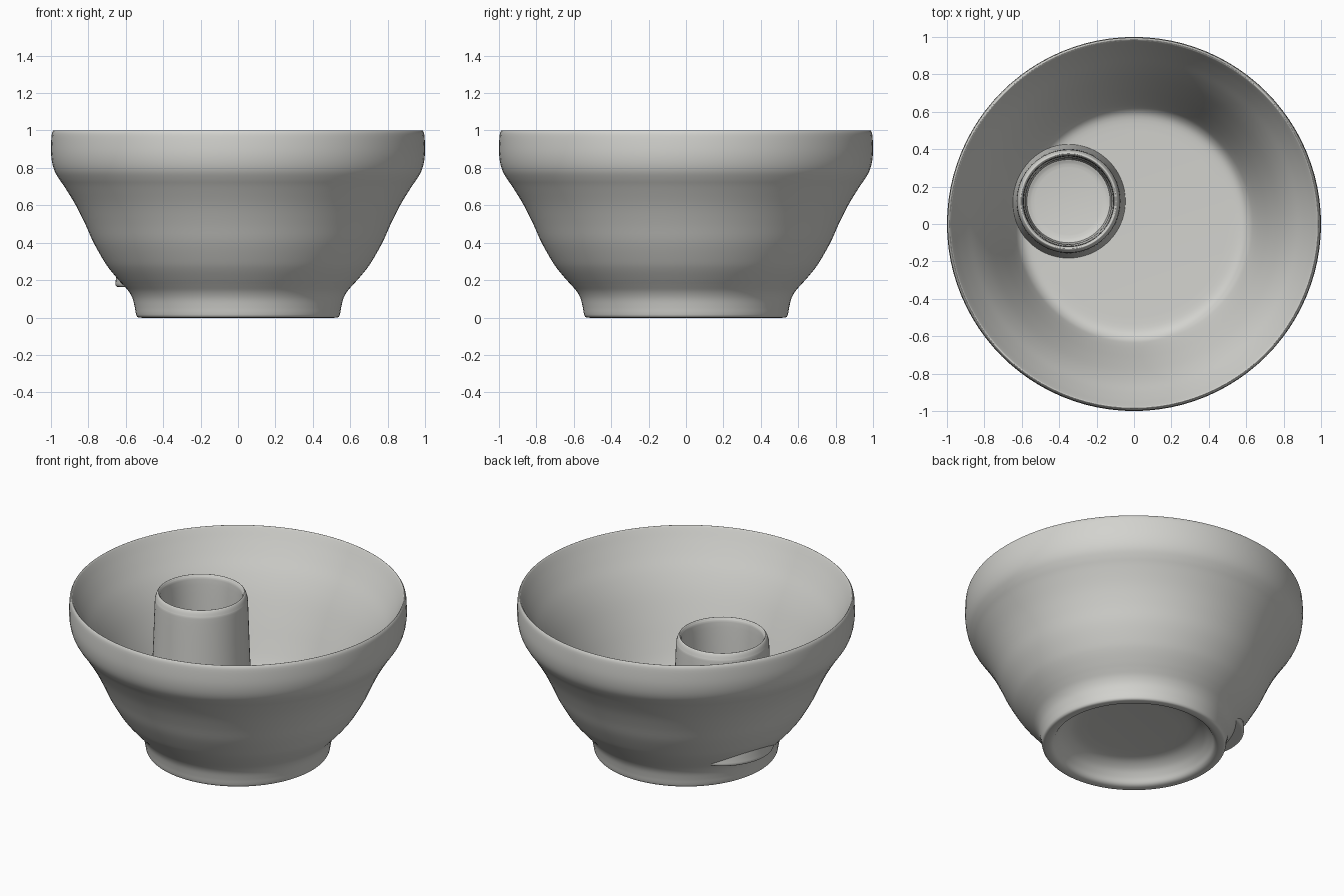
import bpy, bmesh, math

cube = bpy.data.objects.get("Cube")
if cube:
    bpy.data.objects.remove(cube, do_unlink=True)

# One glaze colour for everything
glaze = bpy.data.materials.new("pale grey glaze")
glaze.use_nodes = True
colour = (0.65, 0.65, 0.62, 1)
glaze.diffuse_color = colour
glaze.node_tree.nodes["Principled BSDF"].inputs["Base Color"].default_value = colour


def smooth_path(points, steps=4):
    """Catmull-Rom curve through the profile points."""
    ends = [points[0]] + points + [points[-1]]
    path = []
    for a, b, c, d in zip(ends, ends[1:], ends[2:], ends[3:]):
        for i in range(steps):
            t = i / steps
            path.append([0.5 * (2 * q + (r - p) * t + (2 * p - 5 * q + 4 * r - s) * t * t
                                + (3 * q - p - 3 * r + s) * t ** 3)
                         for p, q, r, s in zip(a, b, c, d)])
    return path + [points[-1]]


def lathe(name, points, location, sides=96):
    """Spin a closed (radius, height) profile that starts and ends on the axis."""
    bm = bmesh.new()
    path = [(0, points[0][1])] + smooth_path(points) + [(0, points[-1][1])]
    verts = [bm.verts.new((r, 0, z)) for r, z in path]
    edges = [bm.edges.new(pair) for pair in zip(verts, verts[1:])]
    bmesh.ops.spin(bm, geom=verts + edges, cent=(0, 0, 0), axis=(0, 0, 1),
                   angle=math.tau, steps=sides)
    bmesh.ops.remove_doubles(bm, verts=bm.verts, dist=0.0005)
    bmesh.ops.recalc_face_normals(bm, faces=bm.faces)
    mesh = bpy.data.meshes.new(name)
    bm.to_mesh(mesh)
    bm.free()
    mesh.materials.append(glaze)
    obj = bpy.data.objects.new(name, mesh)
    obj.location = location
    bpy.context.collection.objects.link(obj)
    bpy.ops.object.select_all(action="DESELECT")
    obj.select_set(True)
    bpy.context.view_layer.objects.active = obj
    bpy.ops.object.shade_smooth_by_angle(angle=math.radians(50))
    return obj


# Bowl: hollow rounded foot, flared side, upright collar, then the inside
foot = [(0.27, 0.125), (0.36, 0.115), (0.42, 0.085), (0.457, 0.045), (0.478, 0.012),
        (0.5, 0), (0.53, 0), (0.542, 0.008), (0.547, 0.025), (0.552, 0.055),
        (0.563, 0.1)]
side = [(0.583, 0.138), (0.612, 0.172), (0.642, 0.205), (0.684, 0.255), (0.717, 0.303),
        (0.772, 0.4), (0.817, 0.5), (0.867, 0.6), (0.925, 0.695), (0.956, 0.74)]
collar = [(0.98, 0.782), (0.994, 0.83), (1, 0.89), (0.997, 0.97), (0.99, 0.996),
          (0.982, 1)]
inside = [(0.97, 0.98), (0.942, 0.926), (0.9, 0.85), (0.845, 0.755), (0.793, 0.65),
          (0.735, 0.51), (0.685, 0.38), (0.645, 0.28), (0.617, 0.228), (0.575, 0.2),
          (0.5, 0.193)]
lathe("bowl", foot + side + collar + inside, (0, 0, 0))

# Inner cup: off centre, its base just breaks through the bowl side
cup = [(0.28, 0.163), (0.298, 0.165), (0.305, 0.178), (0.303, 0.21), (0.295, 0.35),
       (0.287, 0.5), (0.277, 0.8), (0.272, 0.85), (0.259, 0.88), (0.248, 0.872),
       (0.241, 0.82), (0.232, 0.5), (0.226, 0.25), (0.215, 0.215), (0.18, 0.205)]
lathe("inner_cup", cup, (-0.35, 0.122, 0), sides=64)
